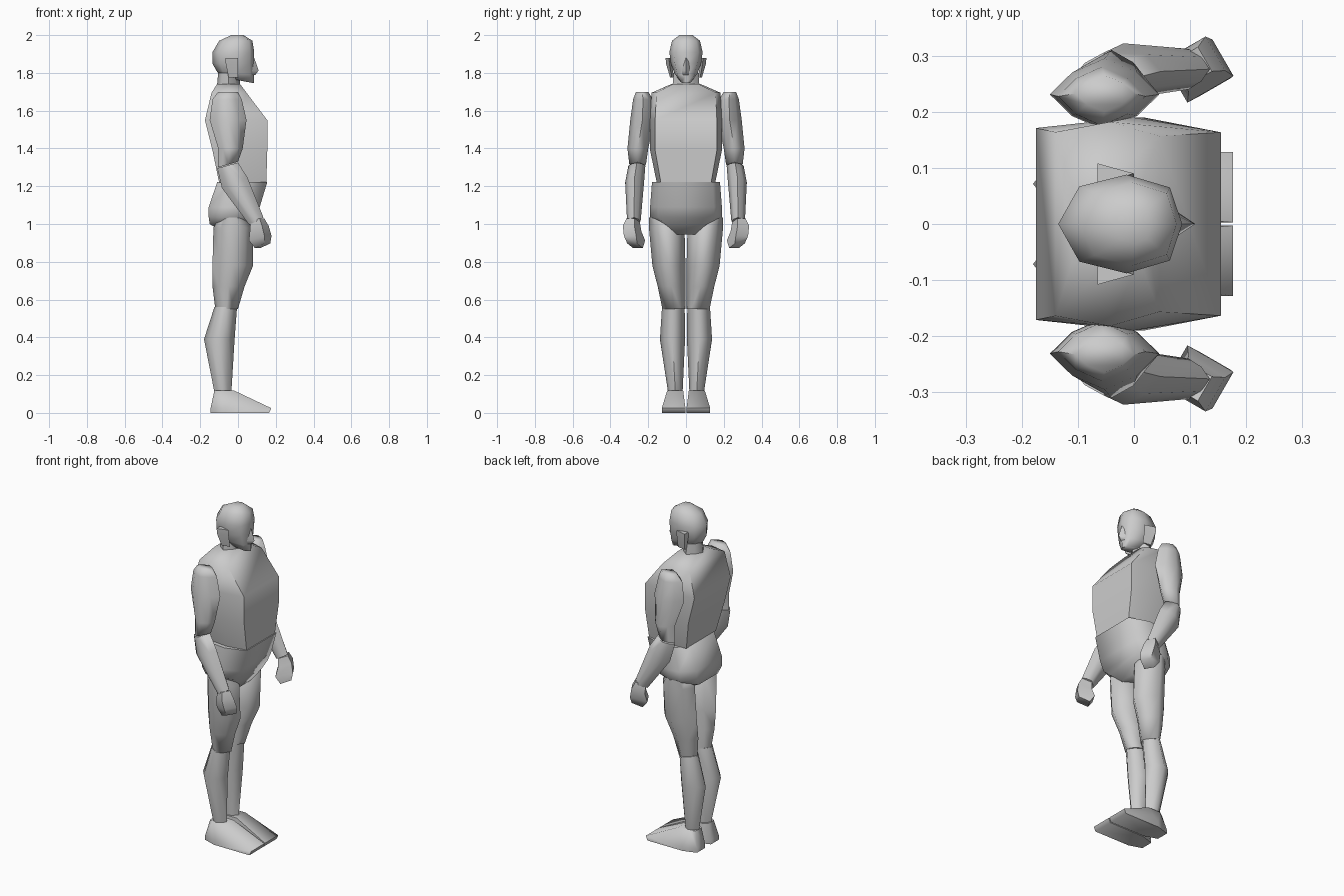
import bpy, bmesh, math

# Unit cross-sections (u = depth along x, v = width along y)
BOX6 = [(-1, -.9), (.05, -1), (1, -.86), (1, .86), (.05, 1), (-1, .9)]
HIP8 = [(-1, -.62), (-.45, -.95), (.1, -1), (1, -.78), (1, .78), (.1, 1), (-.45, .95), (-1, .62)]
HEAD8 = [(-1, 0), (-.66, -.76), (.1, -1), (.8, -.74), (1, 0), (.8, .74), (.1, 1), (-.66, .76)]
LIMB8 = [(-1, 0), (-.6, -.6), (0, -1), (.6, -.6), (1, 0), (.6, .6), (0, 1), (-.6, .6)]
SQUARE = [(-1, -1), (1, -1), (1, 1), (-1, 1)]
WEDGE = [(-1, -1), (1, 0), (-1, 1)]
FOOT = [(-1, -.6), (-1, .6), (-.5, 1), (1, 1), (1, -1), (-.5, -1)]


def loft(name, section, rings, mirror=False, turn=0, angle=75):
    """Skin rings of (x0, x1, y0, y1, z, tilt); tilt raises the front and lowers the back."""
    bm = bmesh.new()
    loops = []
    c, s = math.cos(math.radians(turn)), math.sin(math.radians(turn))
    for x0, x1, y0, y1, z, tilt in rings:
        loop = []
        for u, v in section:
            a, b = u * (x1 - x0) / 2, v * (y1 - y0) / 2
            loop.append(bm.verts.new(((x0 + x1) / 2 + a * c - b * s,
                                      (y0 + y1) / 2 + a * s + b * c, z + tilt * u)))
        loops.append(loop)
    n = len(section)
    for lo, hi in zip(loops, loops[1:]):
        for i in range(n):
            j = (i + 1) % n
            bm.faces.new((lo[i], lo[j], hi[j], hi[i]))
    bm.faces.new(loops[0])
    bm.faces.new(loops[-1])
    bmesh.ops.recalc_face_normals(bm, faces=bm.faces)
    mesh = bpy.data.meshes.new(name)
    bm.to_mesh(mesh)
    bm.free()
    ob = bpy.data.objects.new(name, mesh)
    bpy.context.collection.objects.link(ob)
    if mirror:
        m = ob.modifiers.new("mirror", 'MIRROR')
        m.use_axis = (False, True, False)
        m.use_mirror_merge = False
    bpy.ops.object.select_all(action='DESELECT')
    ob.select_set(True)
    bpy.context.view_layer.objects.active = ob
    bpy.ops.object.shade_smooth_by_angle(angle=math.radians(angle))
    return ob


def centred(rows):
    return [(x0, x1, -w, w, z, t) for x0, x1, w, z, t in rows]


# Head, nose, ears and neck
loft("head", HEAD8, centred([
    (-.09, .085, .035, 1.762, -.017), (-.115, .085, .062, 1.80, -.012),
    (-.135, .085, .08, 1.85, 0), (-.135, .086, .088, 1.91, 0),
    (-.10, .076, .074, 1.97, 0), (-.035, .03, .035, 2.0, 0)]))
loft("nose", WEDGE, centred([
    (.07, .092, .024, 1.79, 0), (.07, .109, .026, 1.812, 0), (.07, .086, .018, 1.88, 0)]))
loft("ear", WEDGE[::-1], [
    (-.05, .0, .066, .084, 1.775, 0), (-.065, .0, .07, .106, 1.85, 0),
    (-.065, .0, .072, .108, 1.88, 0)], mirror=True)
loft("neck", LIMB8, centred([
    (-.115, .015, .075, 1.70, 0), (-.11, .01, .07, 1.745, 0), (-.105, .008, .065, 1.80, 0)]))

# Torso and hips
loft("torso", BOX6, centred([
    (-.10, .15, .155, 1.22, 0), (-.135, .155, .19, 1.39, 0), (-.175, .155, .19, 1.55, 0),
    (-.14, .045, .182, 1.695, 0), (-.11, .01, .075, 1.742, 0)]))
loft("pelvis", HIP8, centred([
    (-.06, .05, .06, .945, 0), (-.15, .08, .14, 1.0, 0), (-.155, .09, .19, 1.035, 0),
    (-.155, .115, .19, 1.09, 0), (-.11, .155, .18, 1.222, 0)]))

# Legs and feet
loft("thigh", LIMB8, [
    (-.12, .0, .003, .125, .55, 0), (-.135, .035, .003, .15, .67, 0),
    (-.135, .08, .003, .178, .78, 0), (-.13, .08, .008, .196, .98, 0),
    (-.10, .04, .07, .196, 1.035, 0)], mirror=True)
loft("shin", LIMB8, [
    (-.125, -.035, .018, .095, .11, 0), (-.18, -.018, .005, .138, .39, 0),
    (-.125, -.005, .007, .127, .56, 0)], mirror=True)
loft("foot", FOOT, [
    (-.145, .165, .003, .128, 0, 0), (-.145, .176, .003, .128, .025, 0),
    (-.125, -.02, .015, .10, .118, 0)], mirror=True)

# Arms and hands
loft("upper_arm", LIMB8, [
    (-.105, .0, .212, .30, 1.315, .015), (-.105, .025, .20, .31, 1.40, 0),
    (-.15, .045, .167, .295, 1.55, 0), (-.135, .02, .175, .28, 1.66, 0),
    (-.105, .0, .20, .265, 1.70, 0)], mirror=True)
loft("forearm", LIMB8, [
    (.06, .135, .24, .312, 1.015, .02), (-.085, .048, .222, .322, 1.22, .03),
    (-.11, .0, .215, .305, 1.31, .015)], mirror=True)
loft("hand", SQUARE, [
    (.10, .16, .24, .30, .885, .012), (.07, .165, .235, .31, .925, .012),
    (.075, .15, .25, .32, .975, .015), (.075, .13, .255, .305, 1.02, .01)], mirror=True, turn=30)
